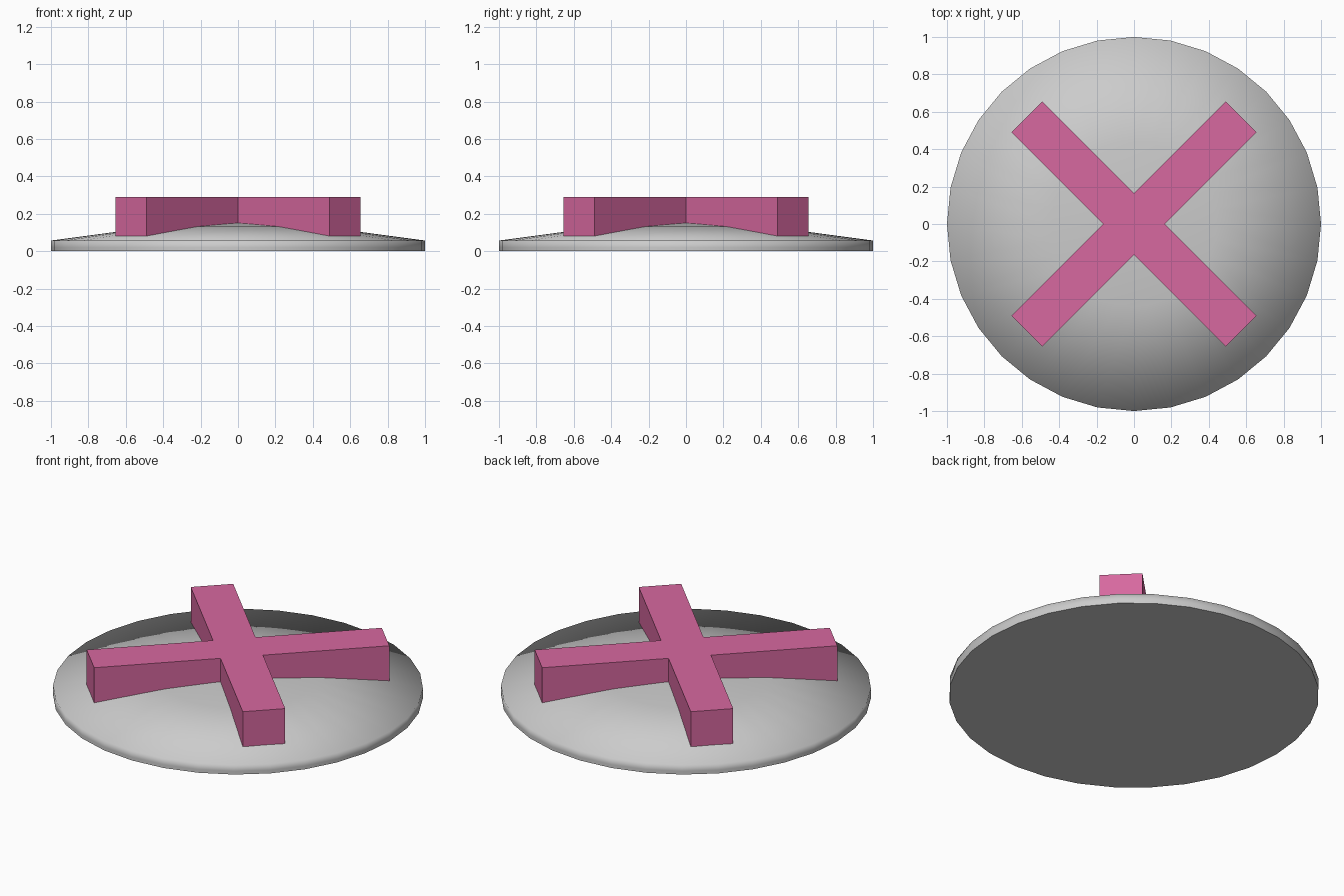
import bpy, bmesh, math

if "Cube" in bpy.data.objects:
    bpy.data.objects.remove(bpy.data.objects["Cube"])

SIDES = 32


def finish(name, bm, color=None):
    bmesh.ops.recalc_face_normals(bm, faces=bm.faces)
    mesh = bpy.data.meshes.new(name)
    bm.to_mesh(mesh)
    bm.free()
    ob = bpy.data.objects.new(name, mesh)
    bpy.context.collection.objects.link(ob)
    if color:
        mat = bpy.data.materials.new(name + "_colour")
        mat.diffuse_color = color
        mat.use_nodes = True
        mat.node_tree.nodes["Principled BSDF"].inputs["Base Color"].default_value = mat.diffuse_color
        mesh.materials.append(mat)
    return ob


# Shallow domed disc: smooth top and rim, flat underside
bm = bmesh.new()
rings = []
for r, z in [(1, 0), (1, 0.02), (1, 0.057), (0.44, 0.132)]:
    rings.append([bm.verts.new((r * math.cos(2 * math.pi * i / SIDES),
                                r * math.sin(2 * math.pi * i / SIDES), z))
                  for i in range(SIDES)])
apex = bm.verts.new((0, 0, 0.162))
for i in range(SIDES):
    j = (i + 1) % SIDES
    for a, b in zip(rings, rings[1:]):
        bm.faces.new((a[i], a[j], b[j], b[i])).smooth = True
    bm.faces.new((rings[-1][i], rings[-1][j], apex)).smooth = True
bm.faces.new(rings[0][::-1]).smooth = False
for e in bm.edges:
    if all(v.co.z < 0.001 for v in e.verts):
        e.smooth = False
finish("domed_base", bm)

# Diagonal cross, one outline extruded upward, sunk into the dome
w, length = 0.1165, 0.81
bottom, top = 0.075, 0.29
bm = bmesh.new()
outline = []
for k in range(4):
    a = math.radians(45 + 90 * k)
    c, s = math.cos(a), math.sin(a)
    for x, y in [(length, -w), (length, w), (w, w)]:
        outline.append(bm.verts.new((x * c - y * s, x * s + y * c, bottom)))
face = bm.faces.new(outline)
ext = bmesh.ops.extrude_face_region(bm, geom=[face], use_keep_orig=True)
verts = [g for g in ext["geom"] if isinstance(g, bmesh.types.BMVert)]
bmesh.ops.translate(bm, vec=(0, 0, top - bottom), verts=verts)
finish("cross", bm, (0.68, 0.14, 0.35, 1))
